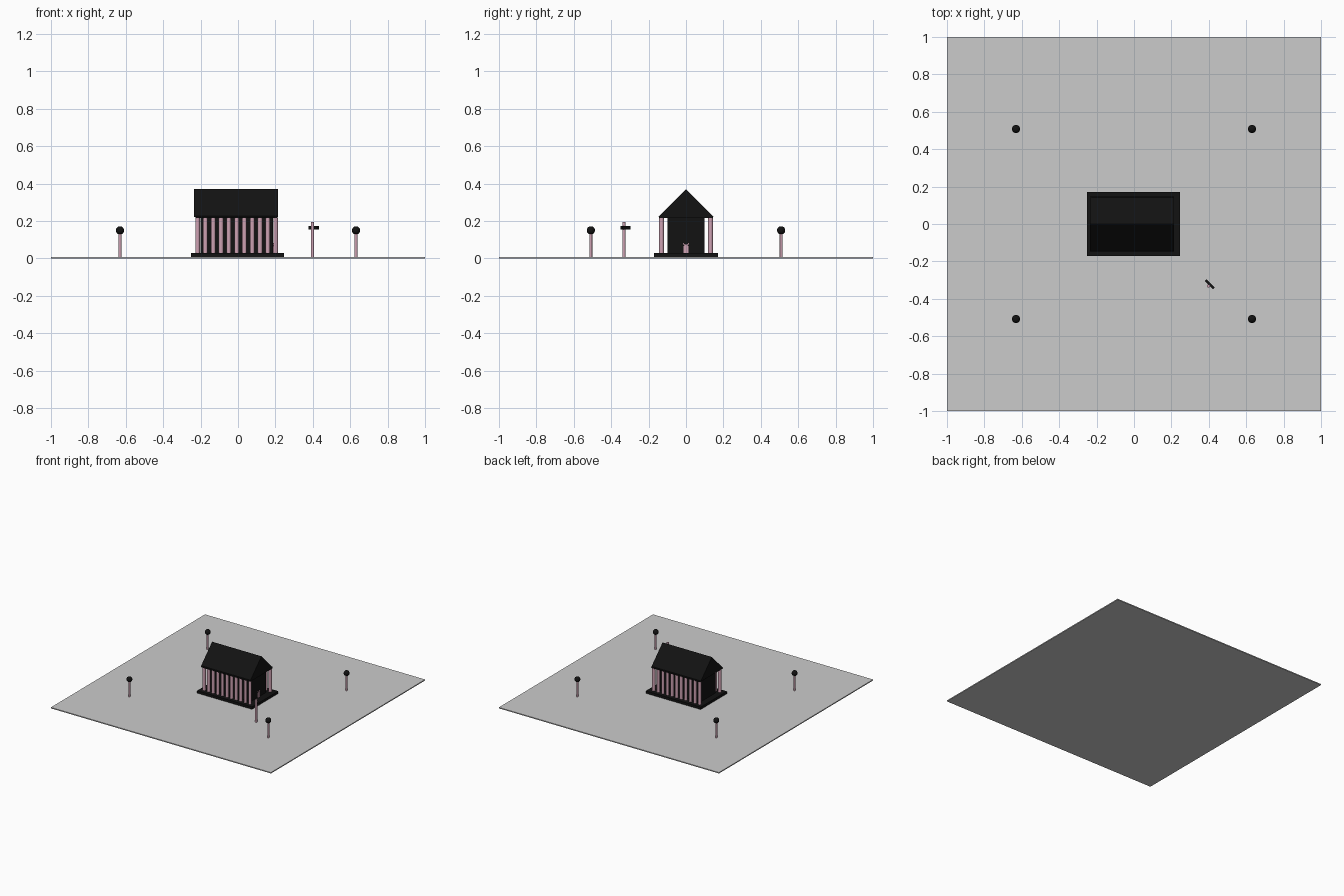
import bpy, math
from mathutils import Vector

if "Cube" in bpy.data.objects:
    bpy.data.objects.remove(bpy.data.objects["Cube"])


def material(name, color):
    m = bpy.data.materials.new(name)
    m.diffuse_color = color
    m.use_nodes = True
    m.node_tree.nodes["Principled BSDF"].inputs["Base Color"].default_value = m.diffuse_color
    return m


BLACK = material("black", (0.006, 0.006, 0.006, 1))
PINK = material("pink", (0.62, 0.36, 0.45, 1))


def box(name, lo, hi, mat=None, turn=0):
    lo, hi = Vector(lo), Vector(hi)
    bpy.ops.mesh.primitive_cube_add(size=1, location=(lo + hi) / 2, rotation=(0, 0, turn))
    o = bpy.context.object
    o.name = name
    o.scale = hi - lo
    if mat:
        o.data.materials.append(mat)
    return o


def post(name, x, y, z0, z1, r, mat, sides=20):
    bpy.ops.mesh.primitive_cylinder_add(vertices=sides, radius=r, depth=z1 - z0,
                                        location=(x, y, (z0 + z1) / 2))
    o = bpy.context.object
    o.name = name
    o.data.materials.append(mat)
    bpy.ops.object.shade_smooth_by_angle()
    return o


def prism(name, profile, x0, x1, mat):
    """Extrude a (y, z) outline along x."""
    n = len(profile)
    verts = [(x, y, z) for x in (x0, x1) for y, z in profile]
    faces = [tuple(reversed(range(n))), tuple(range(n, 2 * n))]
    faces += [(i, (i + 1) % n, n + (i + 1) % n, n + i) for i in range(n)]
    me = bpy.data.meshes.new(name)
    me.from_pydata(verts, [], faces)
    me.materials.append(mat)
    o = bpy.data.objects.new(name, me)
    bpy.context.collection.objects.link(o)
    return o


# Ground slab and temple plinth
box("ground_slab", (-1, -1, 0), (1, 1, 0.008))
box("plinth", (-0.252, -0.17, 0.008), (0.246, 0.17, 0.028), BLACK)

# Inner hall, ceiling beam and gabled roof
box("hall", (-0.2, -0.1, 0.028), (0.186, 0.1, 0.218), BLACK)
box("ceiling_beam", (-0.228, -0.145, 0.216), (0.212, 0.145, 0.228), BLACK)
prism("gable_roof", [(-0.148, 0.222), (0.148, 0.222), (0, 0.37)], -0.235, 0.213, BLACK)

# Colonnade along both long sides
COUNT = 11
for side in (-1, 1):
    for i in range(COUNT):
        x = -0.216 + i * (0.201 + 0.216) / (COUNT - 1)
        post("column", x, side * 0.131, 0.028, 0.216, 0.0125, PINK)

# Door with a round arch on the right end
box("door", (0.186, -0.013, 0.028), (0.192, 0.013, 0.066), PINK)
arch = [(0.015 * math.cos(a), 0.08 + 0.015 * math.sin(a))
        for a in [math.pi + math.pi * i / 10 for i in range(11)]]
arch += [(0.012 * math.cos(a), 0.083 + 0.010 * math.sin(a))
         for a in [2 * math.pi - math.pi * i / 10 for i in range(11)]]
prism("door_ornament", arch, 0.186, 0.192, PINK)

# Four globe lamps
for sx in (-1, 1):
    for sy in (-1, 1):
        x, y = sx * 0.631, sy * 0.508
        post("lamp_post", x, y, 0.008, 0.135, 0.0075, PINK)
        bpy.ops.mesh.primitive_uv_sphere_add(segments=24, ring_count=14, radius=0.022,
                                             location=(x, y, 0.15))
        lamp = bpy.context.object
        lamp.name = "lamp_globe"
        lamp.data.materials.append(BLACK)
        bpy.ops.object.shade_smooth()

# Signpost with a blank board turned 45 degrees
post("sign_post", 0.398, -0.332, 0.008, 0.194, 0.0085, PINK)
box("sign_board", (0.373, -0.328, 0.154), (0.437, -0.316, 0.172), BLACK, -math.pi / 4)
